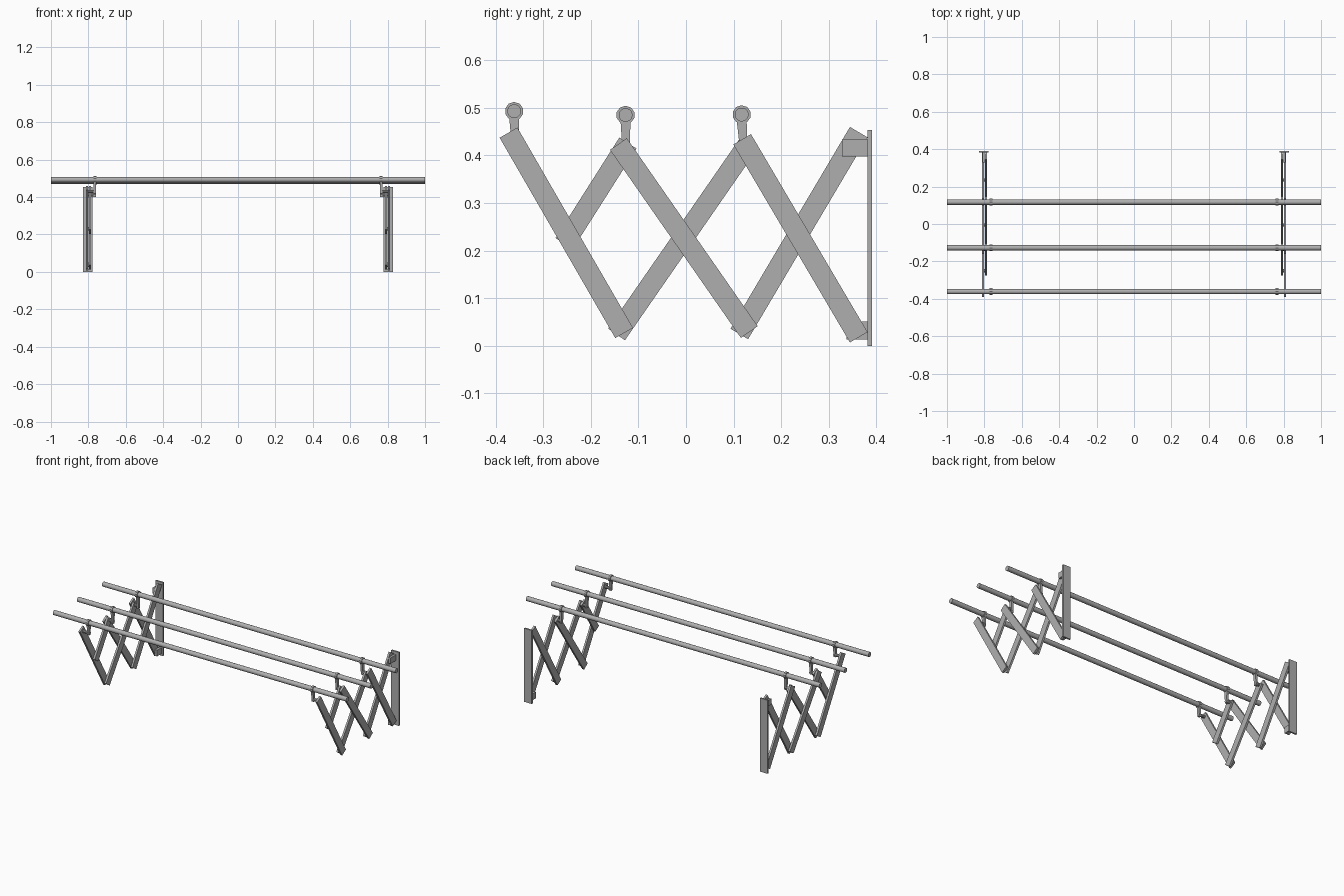
import bpy, bmesh
from math import pi, cos, sin
from mathutils import Vector

if "Cube" in bpy.data.objects:
    bpy.data.objects.remove(bpy.data.objects["Cube"])

grey = bpy.data.materials.new("dark_grey_metal")
grey.diffuse_color = (.43, .43, .43, 1)
grey.use_nodes = True
grey.node_tree.nodes["Principled BSDF"].inputs["Base Color"].default_value = grey.diffuse_color


def finish(name, bm, smooth=False):
    bmesh.ops.recalc_face_normals(bm, faces=bm.faces)
    me = bpy.data.meshes.new(name)
    bm.to_mesh(me)
    bm.free()
    me.materials.append(grey)
    ob = bpy.data.objects.new(name, me)
    bpy.context.collection.objects.link(ob)
    if smooth:
        bpy.context.view_layer.objects.active = ob
        ob.select_set(True)
        bpy.ops.object.shade_smooth_by_angle()
        ob.select_set(False)
    return ob


def slab(name, profile, x0, x1, smooth=False):
    """Extrude a (y, z) outline along x."""
    bm = bmesh.new()
    face = bm.faces.new([bm.verts.new((x0, y, z)) for y, z in profile])
    ext = bmesh.ops.extrude_face_region(bm, geom=[face])
    verts = [g for g in ext["geom"] if isinstance(g, bmesh.types.BMVert)]
    bmesh.ops.translate(bm, verts=verts, vec=(x1 - x0, 0, 0))
    return finish(name, bm, smooth)


def rect(y0, y1, z0, z1):
    return [(y0, z0), (y1, z0), (y1, z1), (y0, z1)]


def circle(y, z, r, n):
    return [(y + r * cos(2 * pi * (i + .5) / n), z + r * sin(2 * pi * (i + .5) / n)) for i in range(n)]


def strip(a, b, w0, w1):
    a, b = Vector(a), Vector(b)
    d = (b - a).normalized()
    n = Vector((-d.y, d.x)) / 2
    return [tuple(p) for p in (a + n * w0, a - n * w0, b - n * w1, b + n * w1)]


W = 0.043
outer_bars = [((-.373, .448), (-.130, .027)), ((-.142, .424), (.133, .029)), ((.118, .434), (.363, .018))]
inner_bars = [((-.256, .215), (-.122, .426)), ((-.146, .024), (.129, .421)), ((.112, .025), (.363, .449))]
pivots = [(-.25, .23), (-.136, .035), (-.132, .413), (-.005, .229), (.12, .413), (.123, .036), (.236, .232)]
# rail y, rail z, hook foot y, hook foot z
rails = [(-.361, .493, -.359, .43), (-.127, .485, -.126, .412), (.117, .486, .122, .412)]

for side, s in (("left", -1), ("right", 1)):
    # wall plate and its brackets
    slab(f"{side}_wall_plate", rect(.381, .391, 0, .453), s * .778, s * .83)
    slab(f"{side}_upper_bracket", rect(.328, .382, .398, .434), s * .796, s * .811)
    slab(f"{side}_lower_bracket", rect(.337, .382, .013, .051), s * .787, s * .802)
    # scissor bars
    for i, (a, b) in enumerate(outer_bars):
        slab(f"{side}_outer_bar_{i}", strip(a, b, W, W), s * .802, s * .814)
    for i, (a, b) in enumerate(inner_bars):
        slab(f"{side}_inner_bar_{i}", strip(a, b, W, W), s * .785, s * .797)
    # pivot pins between the bars
    for i, (y, z) in enumerate(pivots):
        slab(f"{side}_pivot_{i}", circle(y, z, .009, 10), s * .79, s * .808)
    # rail hooks: ring, tapered stem and foot pin
    for i, (y, z, fy, fz) in enumerate(rails):
        slab(f"{side}_hook_ring_{i}", circle(y, z, .0195, 10), s * .757, s * .773)
        slab(f"{side}_hook_stem_{i}", strip((y, z - .012), (fy, fz - .012), .021, .014),
             s * .758, s * .772)
        slab(f"{side}_hook_foot_{i}", circle(fy, fz, .009, 10), s * .758, s * .806)

# hanging rails
for i, (y, z, fy, fz) in enumerate(rails):
    slab(f"rail_{i}", circle(y, z, .0145, 16), -1, 1, True)
